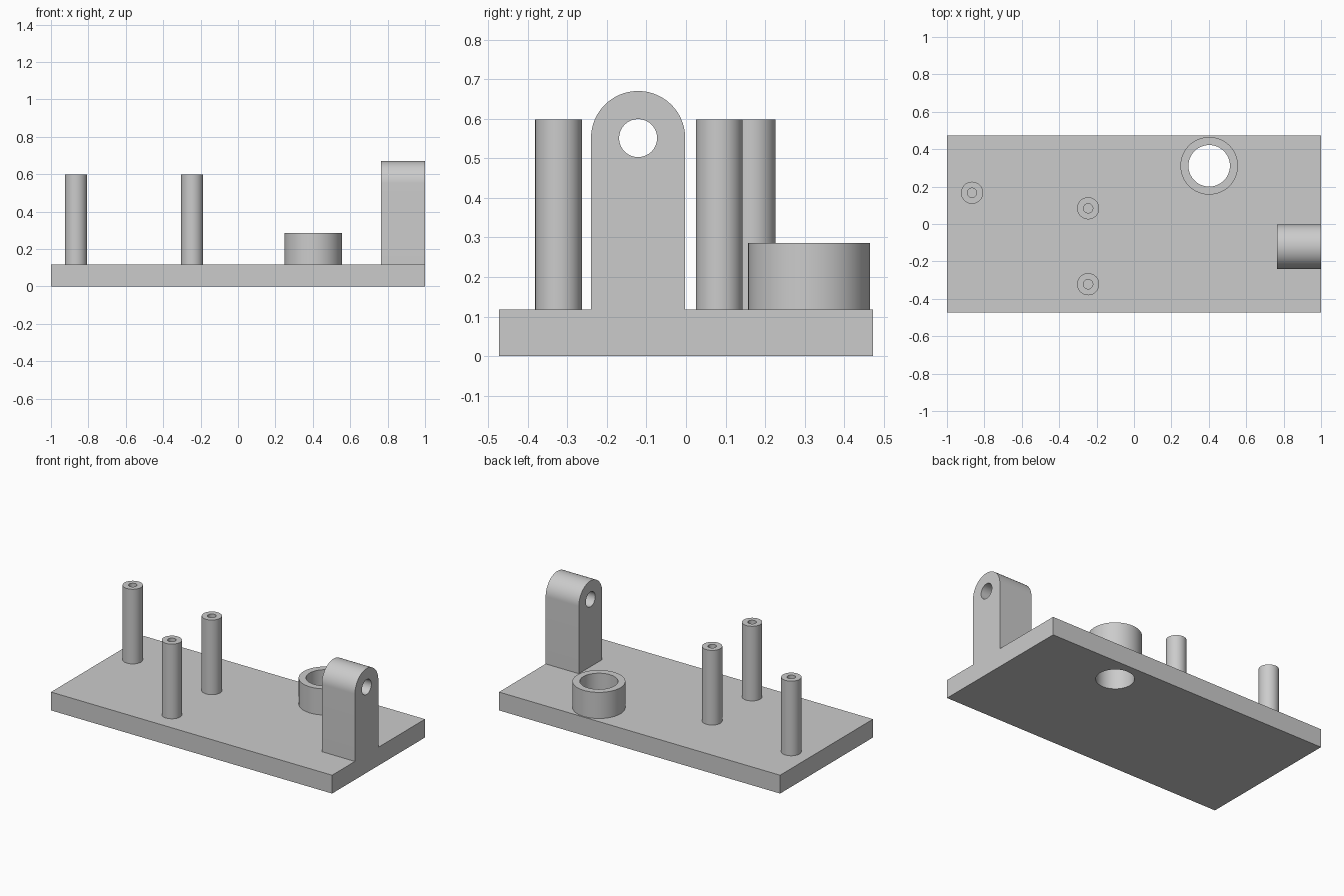
import bpy
import bmesh
from math import pi, sin, cos, radians
from mathutils import Matrix, Vector

cube = bpy.data.objects.get("Cube")
if cube:
    bpy.data.objects.remove(cube, do_unlink=True)

PLATE_TOP = 0.118
SEGMENTS = 64

grey = bpy.data.materials.new("light grey")
grey.use_nodes = True
colour = (0.6, 0.6, 0.6, 1)
grey.diffuse_color = colour
grey.node_tree.nodes["Principled BSDF"].inputs["Base Color"].default_value = colour


def finish(bm, name):
    bmesh.ops.recalc_face_normals(bm, faces=bm.faces)
    mesh = bpy.data.meshes.new(name)
    bm.to_mesh(mesh)
    bm.free()
    mesh.materials.append(grey)
    obj = bpy.data.objects.new(name, mesh)
    bpy.context.collection.objects.link(obj)
    return obj


def prism(name, outline, direction):
    """Extrude a closed outline into a solid."""
    bm = bmesh.new()
    face = bm.faces.new([bm.verts.new(p) for p in outline])
    extruded = bmesh.ops.extrude_face_region(bm, geom=[face])["geom"]
    verts = [v for v in extruded if isinstance(v, bmesh.types.BMVert)]
    bmesh.ops.translate(bm, verts=verts, vec=direction)
    if not face.is_valid or len(bm.faces) == len(outline) + 1:
        bmesh.ops.holes_fill(bm, edges=bm.edges)
    return finish(bm, name)


def lathe(name, profile, x, y):
    """Turn an (radius, height) profile around a vertical axis."""
    bm = bmesh.new()
    verts = [bm.verts.new((r, 0, z)) for r, z in profile]
    edges = [bm.edges.new(pair) for pair in zip(verts, verts[1:])]
    bmesh.ops.spin(bm, geom=verts + edges, axis=(0, 0, 1), cent=(0, 0, 0),
                   angle=2 * pi, steps=SEGMENTS, use_duplicate=False)
    bmesh.ops.remove_doubles(bm, verts=bm.verts, dist=0.0001)
    bmesh.ops.translate(bm, verts=bm.verts, vec=(x, y, 0))
    return finish(bm, name)


def bore(target, centre, radius, depth, rotation=Matrix()):
    """Cut a round through hole and bake it into the part."""
    bm = bmesh.new()
    bmesh.ops.create_cone(bm, cap_ends=True, segments=SEGMENTS, radius1=radius,
                          radius2=radius, depth=depth,
                          matrix=Matrix.Translation(centre) @ rotation)
    cutter = finish(bm, "bore_cutter")
    cutter.hide_render = True
    mod = target.modifiers.new("bore", 'BOOLEAN')
    mod.operation = 'DIFFERENCE'
    mod.solver = 'EXACT'
    mod.object = cutter
    bpy.context.view_layer.objects.active = target
    bpy.ops.object.modifier_apply(modifier=mod.name)
    bpy.data.objects.remove(cutter, do_unlink=True)


# Base plate, bored under the collar
ring_x, ring_y, ring_bore = 0.402, 0.311, 0.111
plate = prism("base_plate",
              [(-1, -0.472, 0), (1, -0.472, 0), (1, 0.472, 0), (-1, 0.472, 0)],
              Vector((0, 0, PLATE_TOP)))
bore(plate, (ring_x, ring_y, 0), ring_bore, 1)

# Open collar
collar = lathe("collar", [(0.154, PLATE_TOP), (0.154, 0.286),
                          (ring_bore, 0.286), (ring_bore, PLATE_TOP)],
               ring_x, ring_y)

# Three screw posts with blind holes
posts = [lathe("screw_post", [(0.059, PLATE_TOP), (0.059, 0.598), (0.025, 0.598),
                              (0.025, PLATE_TOP), (0, PLATE_TOP)], x, y)
         for x, y in [(-0.866, 0.167), (-0.245, 0.084), (-0.245, -0.322)]]

# Round-topped lug with a cross hole
lug_y, lug_z, lug_r, lug_x = -0.121, 0.551, 0.119, 0.764
arc = [(lug_x, lug_y + lug_r * cos(pi * i / 40), lug_z + lug_r * sin(pi * i / 40))
       for i in range(41)]
feet = [(lug_x, lug_y - lug_r, PLATE_TOP), (lug_x, lug_y + lug_r, PLATE_TOP)]
lug = prism("lug", arc + feet, Vector((1 - lug_x, 0, 0)))
bore(lug, (0.9, lug_y, lug_z), 0.048, 1, Matrix.Rotation(pi / 2, 4, 'Y'))

# Smooth round walls, crisp rims
bpy.ops.object.select_all(action='DESELECT')
for part in [plate, collar, lug] + posts:
    part.select_set(True)
bpy.context.view_layer.objects.active = plate
bpy.ops.object.shade_smooth_by_angle(angle=radians(30))
